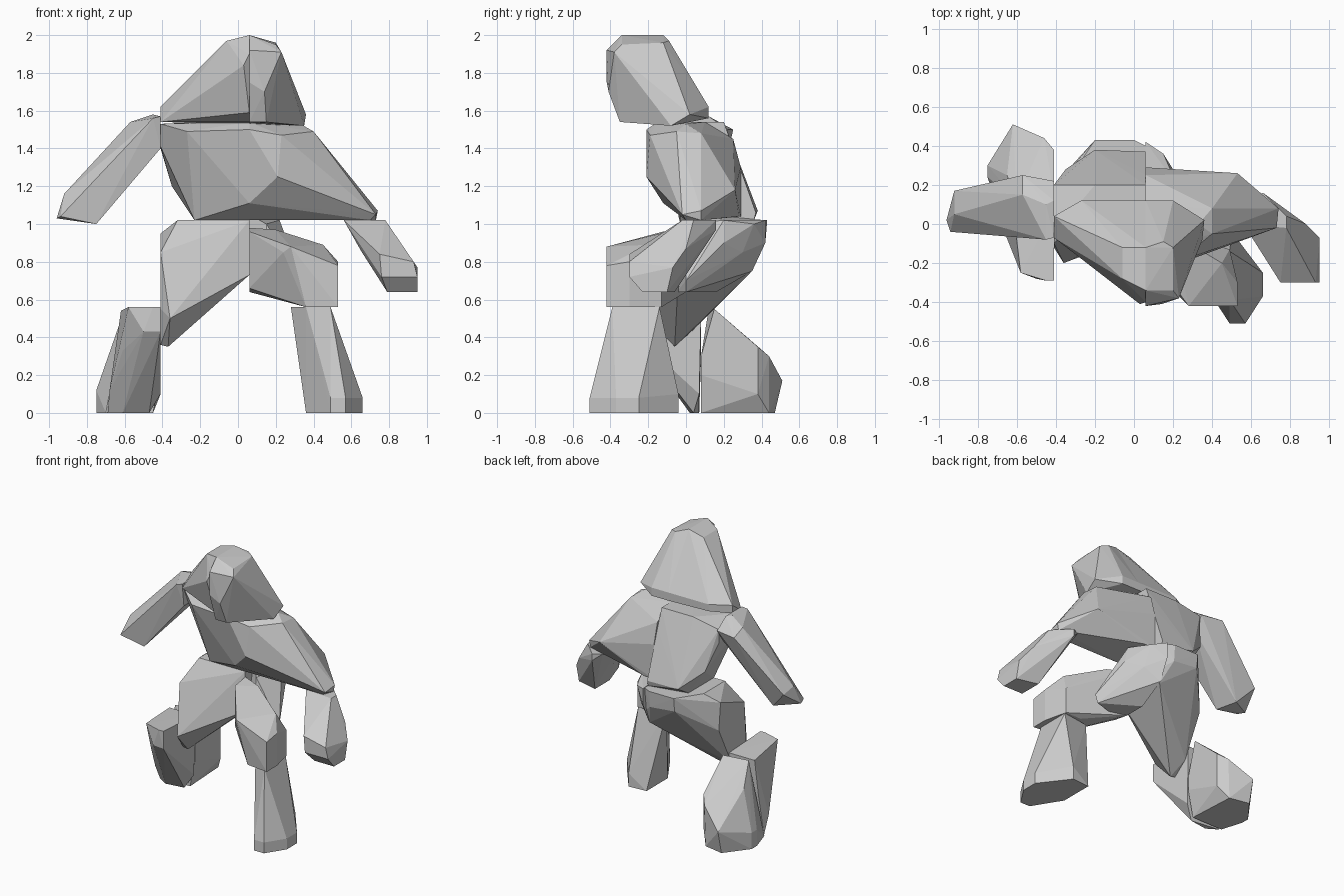
import bpy
import bmesh
from mathutils import Vector

default_cube = bpy.data.objects.get("Cube")
if default_cube:
    bpy.data.objects.remove(default_cube, do_unlink=True)

# Planes where neighbouring chunks of the figure meet
MID, SIDE = .06, -.41
FLOOR, KNEE, WAIST, NECK, CROWN = 0, .56, 1.02, 1.54, 2

stone = bpy.data.materials.new("plain_grey")
stone.use_nodes = True
grey = (.6, .6, .6, 1)
stone.diffuse_color = grey
stone.node_tree.nodes["Principled BSDF"].inputs["Base Color"].default_value = grey


def at(x, y, z):
    return Vector((x, y, z))


def chunk(name, *corners):
    """Faceted convex block spanned by its corners."""
    bm = bmesh.new()
    for corner in corners:
        bm.verts.new(corner)
    bmesh.ops.convex_hull(bm, input=list(bm.verts))
    loose = [v for v in bm.verts if not v.link_faces]
    bmesh.ops.delete(bm, geom=loose, context="VERTS")
    bmesh.ops.recalc_face_normals(bm, faces=list(bm.faces))
    mesh = bpy.data.meshes.new(name)
    bm.to_mesh(mesh)
    bm.free()
    mesh.materials.append(stone)
    part = bpy.data.objects.new(name, mesh)
    bpy.context.collection.objects.link(part)


# Head, two halves
chunk("head_right",
      at(x=MID, y=-.12, z=CROWN), at(x=MID, y=-.34, z=CROWN),
      at(x=-.06, y=-.12, z=1.97), at(x=-.06, y=-.28, z=1.97),
      at(x=MID, y=-.4, z=1.9), at(x=.03, y=-.41, z=1.84),
      at(x=-.08, y=-.29, z=1.72), at(x=MID, y=-.35, z=1.59),
      at(x=SIDE, y=-.07, z=NECK), at(x=SIDE, y=.04, z=1.62),
      at(x=SIDE, y=.04, z=1.56), at(x=-.27, y=.12, z=1.62),
      at(x=MID, y=.12, z=1.62), at(x=-.27, y=.12, z=1.57),
      at(x=MID, y=.12, z=1.56), at(x=MID, y=-.1, z=1.53),
      at(x=MID, y=-.25, z=NECK))
chunk("head_left",
      at(x=MID, y=-.12, z=CROWN), at(x=MID, y=-.34, z=CROWN),
      at(x=.15, y=-.09, z=1.97), at(x=.2, y=-.12, z=1.96),
      at(x=.2, y=-.34, z=1.95), at(x=.23, y=-.38, z=1.91),
      at(x=MID, y=-.42, z=1.92), at(x=MID, y=-.42, z=1.75),
      at(x=.14, y=-.41, z=1.7), at(x=MID, y=-.35, z=NECK),
      at(x=.15, y=-.35, z=NECK), at(x=.36, y=.02, z=1.58),
      at(x=.35, y=-.08, z=1.52), at(x=.2, y=.12, z=1.62),
      at(x=MID, y=.12, z=1.62), at(x=.2, y=.12, z=1.56),
      at(x=MID, y=.12, z=1.56), at(x=MID, y=-.1, z=1.53))

# Chest, two halves
chunk("chest_right",
      at(x=MID, y=-.21, z=1.5), at(x=MID, y=-.12, z=1.11),
      at(x=MID, y=-.15, z=NECK), at(x=MID, y=0, z=WAIST),
      at(x=-.23, y=0, z=WAIST), at(x=-.27, y=-.16, z=1.49),
      at(x=SIDE, y=-.05, z=1.53), at(x=SIDE, y=0, z=1.41),
      at(x=SIDE, y=.2, z=1.4), at(x=SIDE, y=.2, z=1.5),
      at(x=-.35, y=.28, z=1.2), at(x=-.23, y=.3, z=WAIST),
      at(x=-.2, y=.38, z=1.07), at(x=MID, y=.37, z=1.06),
      at(x=MID, y=.36, z=WAIST), at(x=MID, y=.25, z=1.4),
      at(x=MID, y=.2, z=NECK), at(x=-.2, y=.2, z=NECK))
chunk("chest_left",
      at(x=MID, y=-.21, z=1.5), at(x=MID, y=-.12, z=1.11),
      at(x=MID, y=-.15, z=NECK), at(x=.23, y=-.19, z=1.47),
      at(x=.21, y=-.21, z=1.25), at(x=.33, y=0, z=1.53),
      at(x=MID, y=.1, z=NECK), at(x=.4, y=-.05, z=1.49),
      at(x=.4, y=.08, z=1.48), at(x=.74, y=.08, z=1.07),
      at(x=.73, y=-.02, z=1.05), at(x=.73, y=.08, z=WAIST),
      at(x=.7, y=0, z=WAIST), at(x=.15, y=0, z=WAIST),
      at(x=.15, y=.28, z=1.04), at(x=.53, y=.26, z=1.18),
      at(x=MID, y=0, z=WAIST), at(x=MID, y=.29, z=1.04),
      at(x=MID, y=.29, z=1.3), at(x=MID, y=.25, z=1.45))

# Arms: the right upper arm and the left forearm
chunk("right_arm",
      at(x=SIDE, y=-.07, z=1.57), at(x=SIDE, y=.12, z=1.57),
      at(x=SIDE, y=.22, z=1.5), at(x=-.45, y=-.08, z=1.56),
      at(x=-.45, y=.1, z=1.58), at(x=SIDE, y=-.05, z=1.4),
      at(x=SIDE, y=.15, z=1.4), at(x=-.57, y=.25, z=1.5),
      at(x=-.57, y=.15, z=1.54), at(x=-.92, y=.17, z=1.14),
      at(x=-.92, y=.05, z=1.16), at(x=-.96, y=.02, z=1.03),
      at(x=-.94, y=-.04, z=1.04), at(x=-.75, y=-.03, z=1),
      at(x=-.8, y=.12, z=1.01))
chunk("left_forearm",
      at(x=.56, y=0, z=WAIST), at(x=.6, y=.12, z=WAIST),
      at(x=.66, y=.16, z=WAIST), at(x=.78, y=.04, z=WAIST),
      at(x=.78, y=-.02, z=WAIST), at(x=.66, y=.16, z=.97),
      at(x=.65, y=-.08, z=.86), at(x=.88, y=0, z=.87),
      at(x=.95, y=-.07, z=.77), at(x=.95, y=-.1, z=.64),
      at(x=.93, y=-.3, z=.8), at(x=.75, y=-.3, z=.84),
      at(x=.95, y=-.3, z=.72), at(x=.76, y=-.3, z=.72),
      at(x=.79, y=-.23, z=.64), at(x=.95, y=-.23, z=.64),
      at(x=.79, y=-.06, z=.64))

# Hip and thighs
chunk("left_hip",
      at(x=MID, y=0, z=.64), at(x=MID, y=.16, z=.64),
      at(x=.15, y=-.05, z=.64), at(x=.32, y=0, z=.64),
      at(x=.34, y=0, z=.7), at(x=.25, y=.2, z=.9),
      at(x=.22, y=.2, z=WAIST), at(x=.15, y=.36, z=1),
      at(x=.16, y=.3, z=.85), at(x=MID, y=.42, z=.9),
      at(x=MID, y=.42, z=WAIST), at(x=MID, y=.35, z=.75),
      at(x=MID, y=.1, z=1.05), at(x=.15, y=0, z=1))
chunk("left_thigh",
      at(x=.28, y=-.42, z=.88), at(x=.24, y=-.38, z=.85),
      at(x=.53, y=-.42, z=.78), at(x=.53, y=-.42, z=KNEE),
      at(x=.36, y=-.4, z=KNEE), at(x=.36, y=-.13, z=KNEE),
      at(x=.49, y=-.13, z=KNEE), at(x=.53, y=-.3, z=KNEE),
      at(x=.53, y=-.3, z=.8), at(x=.49, y=-.13, z=.75),
      at(x=.45, y=-.2, z=.89), at(x=MID, y=-.12, z=.96),
      at(x=MID, y=-.12, z=.66), at(x=MID, y=0, z=.64),
      at(x=MID, y=0, z=.98), at(x=.2, y=-.05, z=.97))
chunk("right_thigh",
      at(x=MID, y=0, z=WAIST), at(x=MID, y=.4, z=WAIST),
      at(x=MID, y=.38, z=.85), at(x=MID, y=.34, z=.74),
      at(x=MID, y=-.04, z=.73), at(x=-.32, y=0, z=WAIST),
      at(x=-.32, y=.25, z=WAIST), at(x=-.2, y=.43, z=WAIST),
      at(x=0, y=.43, z=WAIST), at(x=-.2, y=.42, z=.92),
      at(x=0, y=.42, z=.9), at(x=SIDE, y=.18, z=.95),
      at(x=SIDE, y=-.1, z=.85), at(x=-.36, y=-.2, z=.5),
      at(x=SIDE, y=-.12, z=.55), at(x=SIDE, y=-.06, z=.36),
      at(x=-.37, y=-.06, z=.35), at(x=SIDE, y=.05, z=.45),
      at(x=SIDE, y=.2, z=.75))

# Lower legs and feet
chunk("left_shin",
      at(x=.28, y=-.17, z=KNEE), at(x=.36, y=-.31, z=KNEE),
      at(x=.49, y=-.39, z=KNEE), at(x=.49, y=-.14, z=KNEE),
      at(x=.36, y=-.3, z=FLOOR), at(x=.36, y=-.05, z=FLOOR),
      at(x=.5, y=-.04, z=FLOOR), at(x=.5, y=-.04, z=.1),
      at(x=.49, y=-.51, z=FLOOR), at(x=.49, y=-.51, z=.08),
      at(x=.57, y=-.51, z=FLOOR), at(x=.57, y=-.51, z=.08),
      at(x=.66, y=-.37, z=FLOOR), at(x=.66, y=-.37, z=.08),
      at(x=.66, y=-.25, z=FLOOR), at(x=.66, y=-.25, z=.08))
chunk("right_shin",
      at(x=SIDE, y=-.29, z=KNEE), at(x=-.45, y=-.29, z=KNEE),
      at(x=-.58, y=-.25, z=KNEE), at(x=SIDE, y=-.29, z=.43),
      at(x=-.5, y=-.28, z=.43), at(x=-.61, y=-.15, z=.33),
      at(x=-.62, y=.08, z=.54), at(x=SIDE, y=.08, z=.54),
      at(x=-.65, y=.08, z=.3), at(x=SIDE, y=.07, z=.1),
      at(x=-.47, y=.04, z=FLOOR), at(x=-.61, y=.02, z=FLOOR),
      at(x=-.69, y=.07, z=FLOOR), at(x=-.68, y=0, z=.12))
chunk("right_foot",
      at(x=-.45, y=.08, z=FLOOR), at(x=-.7, y=.08, z=FLOOR),
      at(x=-.75, y=.24, z=FLOOR), at(x=-.75, y=.24, z=.12),
      at(x=-.75, y=.3, z=FLOOR), at(x=-.75, y=.3, z=.12),
      at(x=-.62, y=.47, z=FLOOR), at(x=-.62, y=.51, z=.17),
      at(x=-.47, y=.44, z=FLOOR), at(x=-.46, y=.44, z=.3),
      at(x=SIDE, y=.38, z=.35), at(x=SIDE, y=.38, z=.1),
      at(x=SIDE, y=.15, z=.55), at(x=SIDE, y=.08, z=.3),
      at(x=SIDE, y=.08, z=.2), at(x=-.6, y=.12, z=.55),
      at(x=-.65, y=.25, z=.4))
